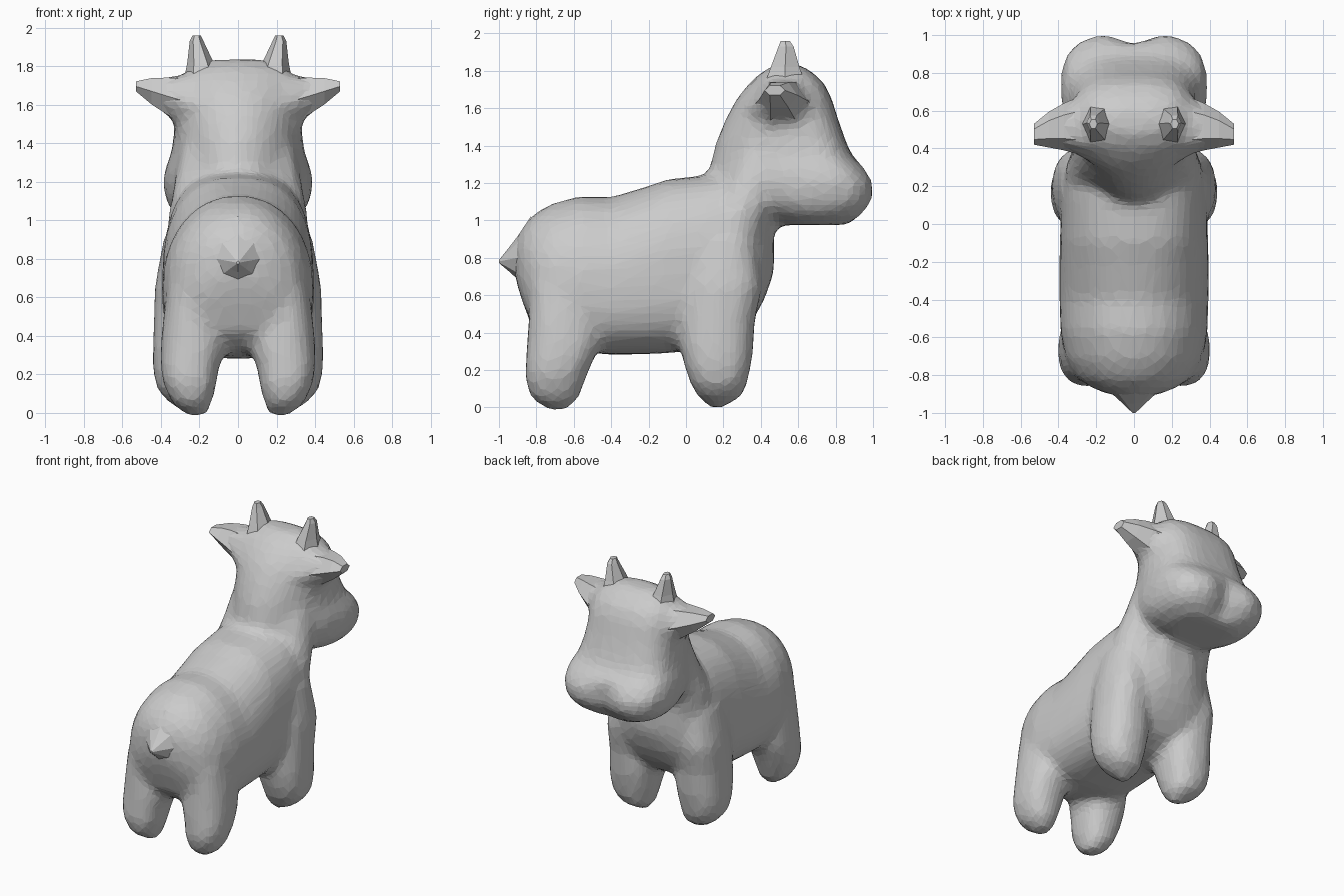
import bpy, bmesh
from math import cos, sin, pi, exp
from mathutils import Vector

if "Cube" in bpy.data.objects:
    bpy.data.objects.remove(bpy.data.objects["Cube"])


def spow(v, p):
    return (1 if v >= 0 else -1) * abs(v) ** p


def add_loft(bm, rings):
    """Skin a list of equal-length point rings and cap both ends."""
    loops = [[bm.verts.new(p) for p in r] for r in rings]
    n = len(loops[0])
    for a, b in zip(loops, loops[1:]):
        for i in range(n):
            j = (i + 1) % n
            bm.faces.new((a[i], a[j], b[j], b[i]))
    bm.faces.new(loops[0][::-1])
    bm.faces.new(loops[-1])


def finish(name, bm):
    bmesh.ops.recalc_face_normals(bm, faces=bm.faces)
    me = bpy.data.meshes.new(name)
    bm.to_mesh(me)
    bm.free()
    ob = bpy.data.objects.new(name, me)
    bpy.context.collection.objects.link(ob)
    return ob


def angles(n):
    return [2 * pi * i / n for i in range(n)]


def torso_ring(y, hw, top, bot):
    # dome above (squarer at the shoulders), boxier belly below
    zc = bot + (top - bot) * 0.43
    upper = 2.1 + 0.7 * min(max((y + 0.35) / 0.45, 0), 1)
    pts = []
    for a in angles(32):
        c, s = cos(a), sin(a)
        e = 2 / upper if s >= 0 else 2 / 2.8
        h = top - zc if s >= 0 else zc - bot
        pts.append(Vector((hw * spow(c, e), y, zc + h * spow(s, e))))
    return pts


def head_ring(z, yb, yf, hw, yc):
    # blunt front, tapered back; the muzzle has a dent between the nostrils
    dent = 0.065 if 1.0 < z < 1.25 else 0.0
    pts = []
    for a in angles(40):
        c, s = cos(a), sin(a)
        e = 2 / 2.9 if s >= 0 else 2 / 1.9
        d = yf - yc if s >= 0 else yc - yb
        x, y = hw * spow(c, e), yc + d * spow(s, e)
        if s > 0:
            y -= dent * exp(-(x / 0.1) ** 2) * s
        pts.append(Vector((x, y, z)))
    return pts


def upright_ring(side, z, cx, cy, rx, ry):
    return [Vector((side * (cx + rx * spow(cos(a), 0.85)), cy + ry * spow(sin(a), 0.85), z))
            for a in angles(14)]


def ear_ring(side, x, y, z, ry, rz):
    return [Vector((side * x, y + ry * cos(a), z + rz * sin(a))) for a in angles(6)]


TORSO = [  # y, half width, top, bottom
    (-.915, .08, .89, .70), (-.88, .20, .955, .58), (-.82, .30, 1.03, .42),
    (-.72, .36, 1.09, .33), (-.57, .39, 1.13, .30), (-.40, .395, 1.125, .28),
    (-.20, .395, 1.185, .285), (-.10, .393, 1.22, .29), (.15, .385, 1.245, .31),
    (.28, .37, 1.235, .37), (.36, .32, 1.20, .47), (.42, .24, 1.14, .58),
    (.47, .11, 1.05, .72)]
HEAD = [  # z, back y, front y, half width, y of widest point
    (.975, .50, .87, .22, .68), (1.03, .35, .955, .33, .70), (1.10, .20, 1.01, .375, .72),
    (1.20, .13, 1.015, .39, .72), (1.28, .125, .955, .375, .70), (1.34, .14, .89, .35, .65),
    (1.42, .16, .855, .335, .60), (1.55, .215, .81, .325, .55), (1.65, .27, .78, .325, .53),
    (1.73, .335, .74, .30, .52), (1.79, .40, .68, .25, .52), (1.835, .48, .60, .14, .53)]
NECK = [  # z, centre x, centre y, radius x, radius y
    (.80, 0, .22, .37, .22), (1.0, 0, .27, .37, .20), (1.12, 0, .32, .35, .19),
    (1.25, 0, .38, .325, .20), (1.40, 0, .45, .30, .22)]
FRONT_LEG = [
    (.00, .23, .165, .04, .04), (.06, .255, .18, .115, .12), (.13, .275, .175, .15, .155),
    (.22, .275, .17, .17, .18), (.33, .265, .165, .18, .20), (.45, .27, .17, .17, .20),
    (.65, .27, .20, .165, .21), (.90, .22, .20, .17, .18)]
REAR_LEG = [
    (-.015, .215, -.69, .05, .05), (.05, .24, -.70, .105, .13), (.15, .25, -.70, .14, .165),
    (.24, .25, -.68, .155, .18), (.33, .235, -.655, .17, .20), (.45, .24, -.65, .155, .195),
    (.65, .22, -.65, .15, .19)]
EAR_BASE = [  # x, y, z, radius y, radius z
    (.10, .50, 1.58, .24, .22), (.28, .52, 1.61, .18, .165),
    (.36, .515, 1.64, .13, .115), (.45, .50, 1.67, .085, .075)]
EAR = [
    (.30, .52, 1.625, .15, .13), (.37, .515, 1.645, .125, .11),
    (.45, .50, 1.67, .095, .078), (.53, .475, 1.695, .055, .03)]
HORN = [  # x, y, z, radius
    (.185, .53, 1.74, .11), (.195, .53, 1.82, .08), (.215, .535, 1.93, .042),
    (.215, .53, 1.96, .025)]

# Body: torso, neck, head, legs and ear roots fused into one skin
bm = bmesh.new()
add_loft(bm, [torso_ring(*r) for r in TORSO])
add_loft(bm, [upright_ring(1, *r) for r in NECK])
add_loft(bm, [head_ring(*r) for r in HEAD])
for side in (-1, 1):
    for leg in (FRONT_LEG, REAR_LEG):
        add_loft(bm, [upright_ring(side, *r) for r in leg])
    add_loft(bm, [ear_ring(side, *r) for r in EAR_BASE])
body = finish("body", bm)
rm = body.modifiers.new("fuse", 'REMESH')
rm.mode = 'VOXEL'
rm.voxel_size = 0.032
sm = body.modifiers.new("soften", 'SMOOTH')
sm.factor = 0.5
sm.iterations = 7
dc = body.modifiers.new("facet", 'DECIMATE')
dc.ratio = 0.28

# Ears and horns: faceted flares and short stubs
for side, tag in ((-1, "left"), (1, "right")):
    bm = bmesh.new()
    add_loft(bm, [ear_ring(side, *r) for r in EAR])
    finish("ear_" + tag, bm)
    bm = bmesh.new()
    add_loft(bm, [[(side * (x + 0.85 * r * cos(a)), y + 1.1 * r * sin(a), z) for a in angles(6)]
                  for x, y, z, r in HORN])
    finish("horn_" + tag, bm)

# Tail: small pointed tuft
bm = bmesh.new()
add_loft(bm, [[(r * cos(a), y, z + r * sin(a)) for a in angles(8)]
              for y, z, r in ((-.83, .82, .20), (-.90, .80, .115), (-.95, .79, .06), (-1.0, .78, .008))])
finish("tail", bm)
